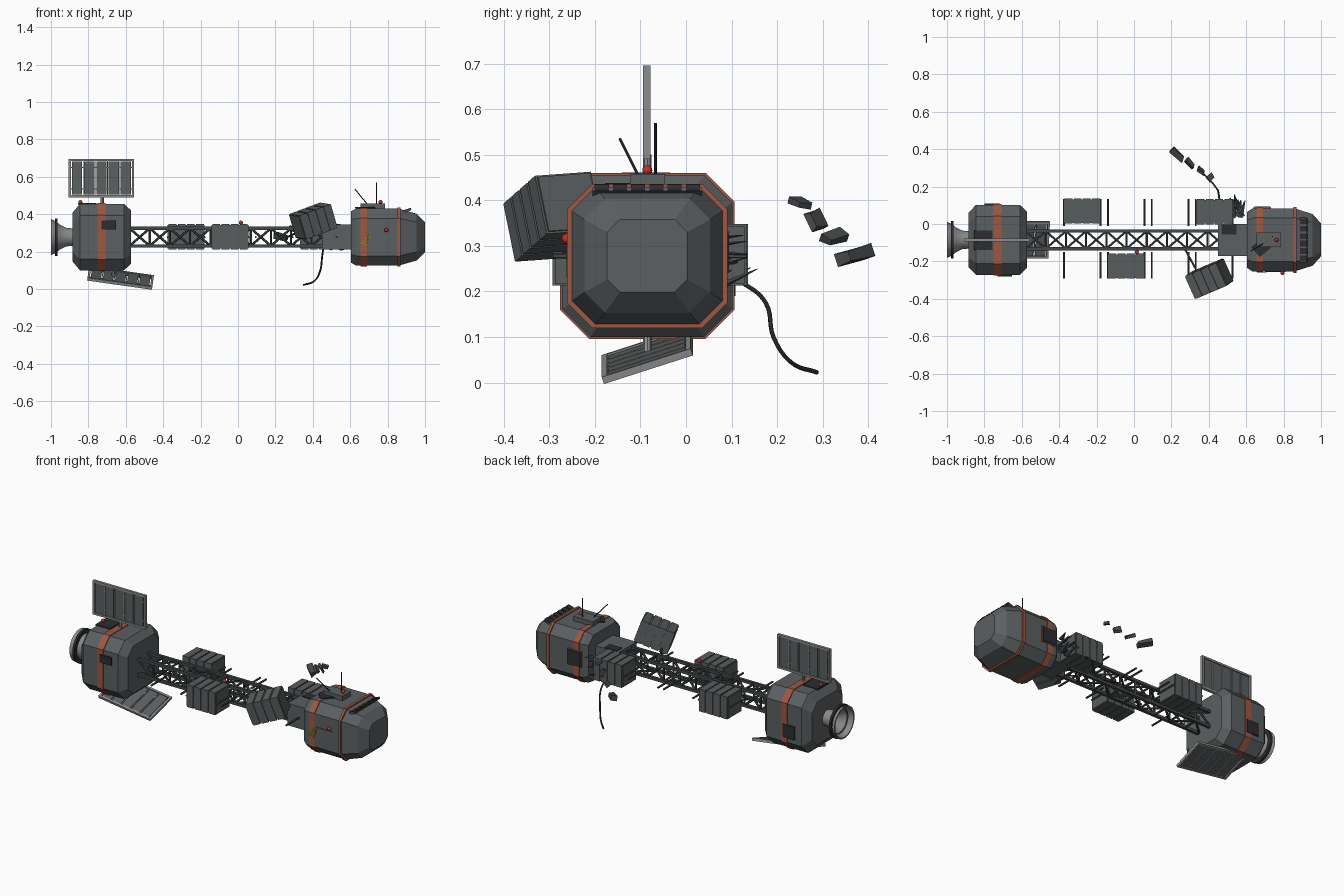
import bpy, bmesh, random
from math import radians, cos, sin, pi
from mathutils import Matrix, Vector, Euler

random.seed(4)
cube = bpy.data.objects.get("Cube")
if cube:
    bpy.data.objects.remove(cube, do_unlink=True)


def material(name, r, g, b):
    m = bpy.data.materials.new(name)
    m.use_nodes = True
    m.diffuse_color = (r, g, b, 1)
    m.node_tree.nodes["Principled BSDF"].inputs["Base Color"].default_value = (r, g, b, 1)
    return m


HULL = material("hull grey", .105, .115, .12)
CARGO = material("cargo grey", .1, .11, .112)
TRUSS = material("truss grey", .06, .066, .07)
DARK = material("charcoal", .025, .026, .028)
METAL = material("bare metal", .27, .27, .27)
RUST = material("rust orange", .34, .095, .055)
RED = material("beacon red", .5, .03, .02)
OLIVE = material("warning yellow", .25, .22, .03)

AXIS_Y, AXIS_Z = -.085, .278


def finish(name, bm, mat, matrix=None, smooth=False):
    bmesh.ops.recalc_face_normals(bm, faces=bm.faces)
    if matrix:
        bm.transform(matrix)
    for f in bm.faces:
        f.smooth = smooth
    mesh = bpy.data.meshes.new(name)
    bm.to_mesh(mesh)
    bm.free()
    mesh.materials.append(mat)
    ob = bpy.data.objects.new(name, mesh)
    bpy.context.collection.objects.link(ob)
    return ob


def place(loc, rot=(0, 0, 0)):
    return Matrix.Translation(loc) @ Euler([radians(a) for a in rot]).to_matrix().to_4x4()


def boxes(name, parts, mat, matrix=None):
    """One mesh made of several (centre, size) boxes."""
    bm = bmesh.new()
    for centre, size in parts:
        bmesh.ops.create_cube(bm, size=1, matrix=Matrix.Translation(centre) @ Matrix.Diagonal((*size, 1)))
    return finish(name, bm, mat, matrix)


def span(name, lo, hi, mat):
    lo, hi = Vector(lo), Vector(hi)
    return boxes(name, [((lo + hi) / 2, hi - lo)], mat)


def rods(name, pairs, radius, mat, sides=6):
    bm = bmesh.new()
    for a, b in pairs:
        a, b = Vector(a), Vector(b)
        m = Matrix.Translation((a + b) / 2) @ (b - a).to_track_quat('Z', 'Y').to_matrix().to_4x4()
        bmesh.ops.create_cone(bm, cap_ends=True, segments=sides, radius1=radius, radius2=radius,
                              depth=(b - a).length, matrix=m)
    return finish(name, bm, mat)


def loft(name, stations, mat):
    """Chamfered-box sections (x, half width, half height, chamfer) joined along x."""
    bm = bmesh.new()
    rings = []
    for x, w, h, c in stations:
        quarter = [(w, h - c), (w - c, h)]
        pts = quarter + [(-y, z) for y, z in reversed(quarter)]
        pts += [(-y, -z) for y, z in pts]
        rings.append([bm.verts.new((x, AXIS_Y + y, AXIS_Z + z)) for y, z in pts])
    for a, b in zip(rings, rings[1:]):
        for i in range(8):
            j = (i + 1) % 8
            bm.faces.new((a[i], a[j], b[j], b[i]))
    bm.faces.new(rings[0])
    bm.faces.new(rings[-1])
    return finish(name, bm, mat)


def lathe(name, profile, mat, segs=28):
    """Closed (x, radius) profile turned about the ship axis."""
    bm = bmesh.new()
    rings = [[bm.verts.new((x, AXIS_Y + r * cos(2 * pi * k / segs), AXIS_Z + r * sin(2 * pi * k / segs)))
              for k in range(segs)] for x, r in profile]
    for a, b in zip(rings, rings[1:] + rings[:1]):
        for k in range(segs):
            n = (k + 1) % segs
            bm.faces.new((a[k], a[n], b[n], b[k]))
    ob = finish(name, bm, mat, smooth=True)
    bpy.ops.object.select_all(action='DESELECT')
    ob.select_set(True)
    bpy.context.view_layer.objects.active = ob
    bpy.ops.object.shade_smooth_by_angle(angle=radians(35))


def beacon(name, loc):
    bm = bmesh.new()
    bmesh.ops.create_uvsphere(bm, u_segments=12, v_segments=8, radius=.011)
    finish(name, bm, RED, Matrix.Translation(loc), True)


# Engine module and nozzle
loft("engine_module", [(-.885, .145, .13, .05), (-.845, .187, .178, .062),
                       (-.61, .187, .178, .062), (-.572, .15, .143, .05)], HULL)
loft("engine_band", [(-.75, .191, .182, .063), (-.708, .191, .182, .063)], RUST)
lathe("engine_nozzle", [(-.87, .045), (-.92, .05), (-.95, .065), (-.975, .085), (-1, .096),
                        (-1, .088), (-.97, .075), (-.94, .05), (-.9, .02), (-.87, .02)], METAL)
lathe("nozzle_ring", [(-.978, .08), (-.978, .1), (-.964, .1), (-.964, .07)], DARK)
span("engine_front_hatch", (-.73, -.281, .318), (-.652, -.272, .366), DARK)
span("engine_back_hatch", (-.8, .101, .19), (-.72, .109, .27), DARK)
span("engine_top_hatch", (-.855, -.14, .452), (-.757, -.035, .461), DARK)
beacon("engine_beacon", (-.843, AXIS_Y, .465))


# Solar panels, built flat in x and y
def solar_panel(name, matrix):
    w, h, bar = .35, .205, .012
    frame = [((0, s * (h - bar) / 2, 0), (w, bar, .016)) for s in (-1, 1)]
    frame += [((s * (w - bar) / 2, 0, 0), (bar, h, .016)) for s in (-1, 1)]
    frame += [((0, s * h * .28, 0), (w, .006, .004)) for s in (-1, 1)]
    boxes(name + "_frame", frame, METAL, matrix)
    pitch = (w - 2 * bar) / 5
    boxes(name + "_cells", [(((i - 2) * pitch, 0, 0), (pitch - .01, h - 2 * bar - .004, .009))
                            for i in range(5)], HULL, matrix)
    boxes(name + "_cell_dividers", [(((i - 1.5) * pitch, 0, 0), (.004, h - bar, .012))
                                    for i in range(4)], METAL, matrix)


solar_panel("upper_solar_panel", place((-.73, -.086, .593), (90, 0, 0)))
solar_panel("lower_solar_panel", place((-.628, -.085, .06), (18, 8, 0)))
rods("solar_masts", [((-.725, AXIS_Y, .44), (-.725, AXIS_Y, .5)),
                     ((-.68, AXIS_Y, .11), (-.66, AXIS_Y, .065))], .009, METAL, 8)

# Truss spine
half, x0, bays, bay = .047, -.58, 10, .108
corners = [(-half, -half), (half, -half), (half, half), (-half, half)]
at = lambda x, c: (x, AXIS_Y + c[0], AXIS_Z + c[1])
boxes("truss_longerons", [(at(x0 + bays * bay / 2, c), (bays * bay, .017, .017)) for c in corners], TRUSS)
braces = []
for i in range(bays + 1):
    x = x0 + i * bay
    for k in range(4):
        a, b = corners[k], corners[(k + 1) % 4]
        braces.append((at(x, a), at(x, b)))
        if i < bays:
            if i % 2:
                a, b = b, a
            braces.append((at(x, a), at(x + bay, b)))
rods("truss_braces", braces, .0065, TRUSS)

# Cargo clamps along both sides of the spine
clamps = []
for start in (-.375, -.14, .095, .33):
    for x in (start, start + .197):
        clamps += [((x, -.01, AXIS_Z), (x, .133, AXIS_Z)), ((x, -.15, AXIS_Z), (x, -.292, AXIS_Z))]
rods("cargo_clamps", clamps, .006, TRUSS)


# Cargo containers with ribbed shells
def container(name, matrix):
    parts = [((0, 0, 0), (.198, .126, .126))]
    parts += [(((i - 1.5) * .049, 0, 0), (.041, .135, .135)) for i in range(4)]
    boxes(name, parts, CARGO, matrix)


container("back_cargo_container", place((-.277, .069, .28)))
container("front_cargo_container", place((-.042, -.225, .28)))
container("damaged_cargo_container", place((.43, .066, .28)))
container("loose_cargo_container", place((.402, -.292, .364), (4, -19, 23)))
rods("broken_strut", [((.27, -.13, .28), (.33, -.24, .31))], .006, TRUSS)
beacon("cargo_beacon", (.015, -.15, .355))

# Docking collar
span("docking_collar", (.45, -.17, .212), (.615, 0, .345), HULL)
span("collar_breach", (.468, -.056, .342), (.548, -.003, .349), DARK)

# Command module
loft("command_module", [(.605, .15, .138, .045), (.632, .168, .152, .052), (.86, .168, .152, .052),
                        (.955, .138, .125, .045), (1, .088, .08, .028)], HULL)
loft("command_wide_band", [(.655, .172, .156, .053), (.69, .172, .156, .053)], RUST)
loft("command_nose_band", [(.853, .176, .158, .055), (.868, .176, .158, .055)], RUST)
tilt = place((.9, AXIS_Y, .417), (0, -18, 0))
boxes("window_brow", [((0, 0, 0), (.05, .24, .008))], HULL, tilt)
boxes("cockpit_windows", [((.008, (i - 2.5) * .04, .003), (.04, .031, .012)) for i in range(6)], DARK, tilt)
span("roof_box", (.655, -.123, .425), (.785, -.046, .458), HULL)
boxes("roof_scorch", [((0, 0, 0), (.08, .07, .006))], DARK, place((.68, -.125, .435), (0, 0, 40)))
rods("antennas", [((.74, -.067, .45), (.74, -.067, .57)), ((.69, -.105, .455), (.625, -.145, .535))], .003, DARK)
beacon("roof_beacon", (.762, AXIS_Y, .466))
beacon("side_beacon", (.793, -.262, .316))

# Side hatches and warning marks
span("front_hatch", (.7, -.257, .225), (.81, -.25, .3), HULL)
boxes("warning_marks", [((0, 0, i * .016), (.03 - .004 * i, .004, .007)) for i in range(4)]
      + [((.012, 0, .025), (.006, .004, .06))], OLIVE, place((.672, -.26, .242), (0, 25, 0)))
span("back_hatch_frame", (.638, .08, .235), (.732, .09, .332), RUST)
span("back_hatch", (.643, .083, .24), (.727, .094, .327), DARK)

# Torn hull shards beside the docking collar
bm = bmesh.new()
for i in range(16):
    base = Vector((random.uniform(.48, .58), random.uniform(.03, .08), random.uniform(.21, .33)))
    aim = Vector((random.uniform(-.5, .5), 1, random.uniform(-.3, .5)))
    size = random.uniform(.05, .1)
    m = Matrix.Translation(base + aim.normalized() * size / 2) @ aim.to_track_quat('Z', 'Y').to_matrix().to_4x4()
    bmesh.ops.create_cone(bm, cap_ends=True, segments=4, radius1=size * .22, radius2=.002, depth=size,
                          matrix=m @ Matrix.Diagonal((1, .4, 1, 1)))
finish("hull_shards", bm, TRUSS)

# Drifting debris
for i, (loc, size, rot) in enumerate([
        ((.235, .37, .28), (.09, .035, .03), (15, 10, -40)), ((.3, .325, .318), (.06, .03, .02), (-35, 15, -45)),
        ((.36, .285, .357), (.045, .015, .045), (25, 10, -35)), ((.41, .25, .394), (.035, .04, .016), (-20, 0, -50))]):
    ob = boxes("debris_%d" % (i + 1), [((0, 0, 0), size)], TRUSS, None)
    for v in ob.data.vertices:
        if v.co.x > 0 and v.co.y > 0:
            v.co *= .7
    ob.data.transform(place(loc, rot))

# Dangling cable
curve = bpy.data.curves.new("dangling_cable", 'CURVE')
curve.dimensions = '3D'
curve.bevel_depth = .005
curve.bevel_resolution = 1
curve.resolution_u = 6
path = [(.47, .07, .24), (.457, .13, .215), (.45, .175, .175), (.44, .192, .1), (.41, .23, .045), (.35, .288, .022)]
spline = curve.splines.new('BEZIER')
spline.bezier_points.add(len(path) - 1)
for p, co in zip(spline.bezier_points, path):
    p.co = co
    p.handle_left_type = p.handle_right_type = 'AUTO'
curve.materials.append(DARK)
bpy.context.collection.objects.link(bpy.data.objects.new("dangling_cable", curve))
